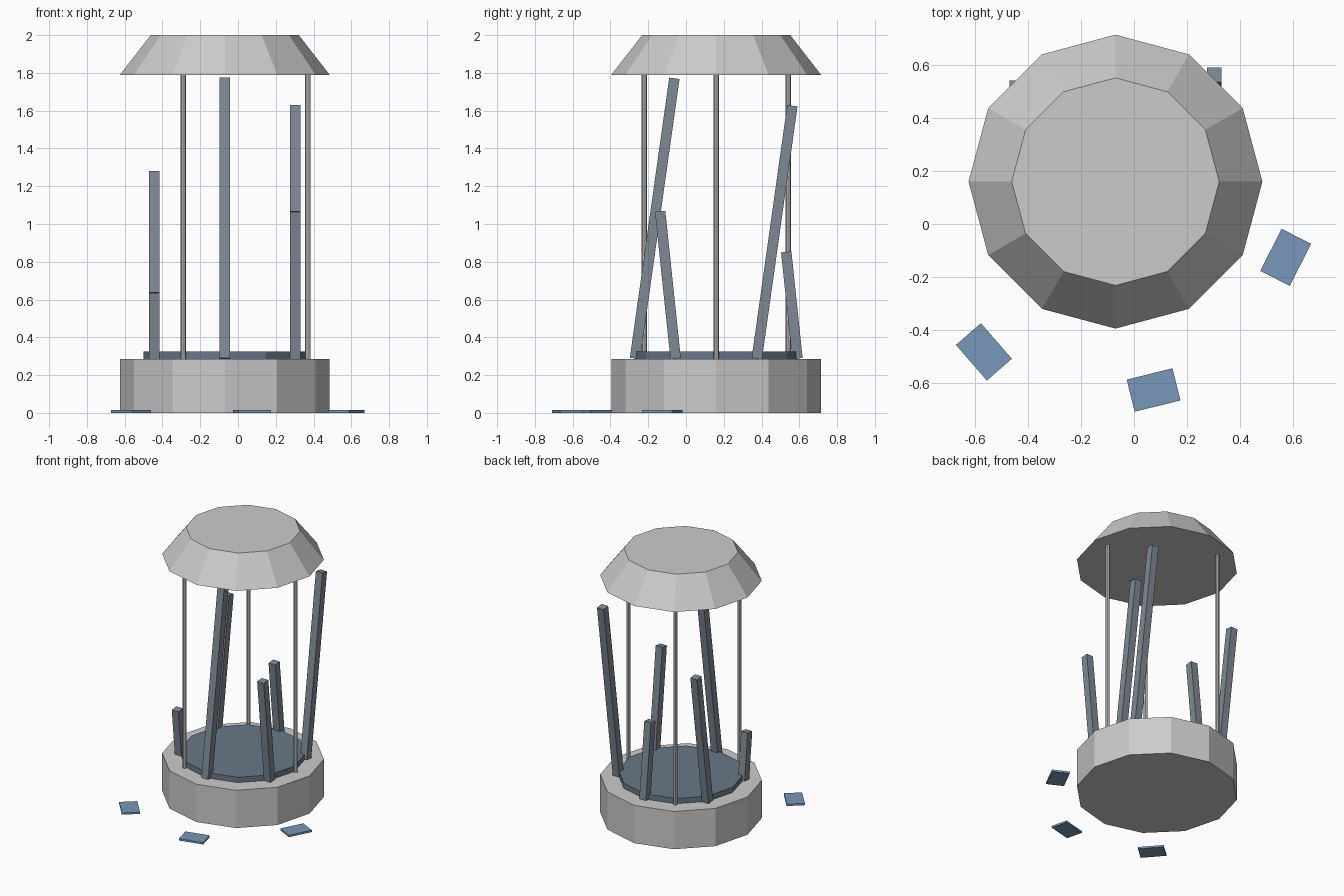
import bpy
from math import radians, cos, sin
from mathutils import Vector, Matrix

if "Cube" in bpy.data.objects:
    bpy.data.objects.remove(bpy.data.objects["Cube"])

CX, CY = -0.07, 0.16      # axis of the cage
BASE_TOP, ROOF_Z = 0.285, 1.79


def material(name, rgb):
    m = bpy.data.materials.new(name)
    m.diffuse_color = (*rgb, 1)
    m.use_nodes = True
    m.node_tree.nodes["Principled BSDF"].inputs["Base Color"].default_value = m.diffuse_color
    return m


def finish(name, mat=None):
    ob = bpy.context.object
    ob.name = name
    if mat:
        ob.data.materials.append(mat)
    return ob


def prism(name, sides, r1, r2, z0, z1, x=CX, y=CY, mat=None):
    bpy.ops.mesh.primitive_cone_add(vertices=sides, radius1=r1, radius2=r2, depth=z1 - z0,
                                    location=(x, y, (z0 + z1) / 2))
    return finish(name, mat)


def box(name, size, matrix, mat):
    # unit box standing on its own origin, then posed by the matrix
    bpy.ops.mesh.primitive_cube_add(size=1)
    ob = finish(name, mat)
    ob.data.transform(Matrix.Translation((0, 0, size[2] / 2)) @ Matrix.Diagonal((*size, 1)))
    ob.matrix_world = matrix
    return ob


def on_ring(radius, degrees, z):
    a = radians(degrees)
    return Vector((CX + radius * cos(a), CY + radius * sin(a), z))


iron = material("dark_iron", (0.21, 0.25, 0.30))
floor = material("dark_floor", (0.14, 0.19, 0.25))
glass = material("blue_glass", (0.19, 0.31, 0.48))

# Base, inner floor disc and roof
prism("base", 12, 0.555, 0.555, 0, BASE_TOP)
prism("floor_disc", 12, 0.43, 0.43, BASE_TOP - 0.02, 0.325, mat=floor)
prism("roof", 12, 0.555, 0.392, ROOF_Z, 2.0)

# Three thin support poles
for i in range(3):
    p = on_ring(0.44, 120 * i, 0)
    prism(f"support_pole_{i + 1}", 8, 0.014, 0.014, BASE_TOP - 0.01, ROOF_Z + 0.01, p.x, p.y)

# Six broken bars, leaning alternately back and forward
tops = [1.63, 0.855, 1.28, 0.64, 1.775, 1.07]
for i, top in enumerate(tops):
    lean = radians(-8 if i % 2 == 0 else 6)
    length = (top - 0.288 - 0.0275 * abs(sin(lean))) / cos(lean)
    pose = Matrix.Translation(on_ring(0.43, 30 + 60 * i, 0.288)) @ Matrix.Rotation(lean, 4, 'X')
    box(f"broken_bar_{i + 1}", (0.055, 0.055, length), pose, iron)

# Glass shards on the ground
for i, (x, y, turn) in enumerate([(0.573, -0.126, 63), (-0.567, -0.483, -49), (0.074, -0.627, 14)]):
    pose = Matrix.Translation((x, y, 0)) @ Matrix.Rotation(radians(turn), 4, 'Z')
    box(f"glass_shard_{i + 1}", (0.178, 0.125, 0.014), pose, glass)
